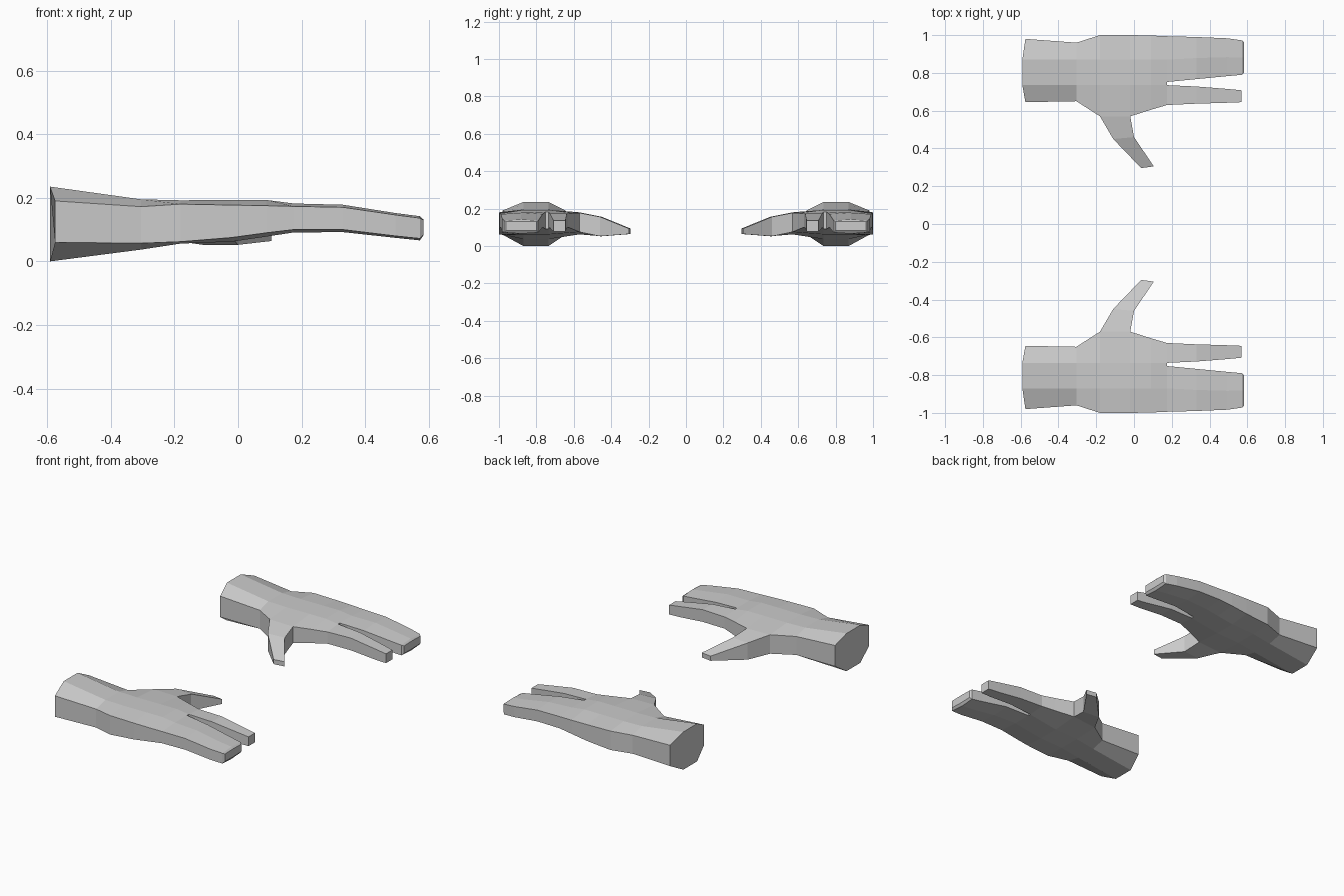
import bpy, bmesh

if "Cube" in bpy.data.objects:
    bpy.data.objects.remove(bpy.data.objects["Cube"])

# Hand sections: x, inner y, outer y, edge bottom, edge top, middle bottom, middle top
SECTIONS = [
    (-0.585, 0.645, 0.98, 0.06, 0.19, 0.0, 0.235),
    (-0.305, 0.65, 0.96, 0.057, 0.172, 0.037, 0.195),
    (-0.18, 0.57, 1.0, 0.062, 0.18, 0.056, 0.192),
    (-0.02, 0.57, 1.0, 0.075, 0.177, 0.062, 0.193),
    (0.09, 0.605, 0.998, 0.09, 0.175, 0.078, 0.193),
    (0.175, 0.63, 0.994, 0.10, 0.173, 0.091, 0.182),
]
# Columns across the hand: index edges, gap, joined-finger middle
COLUMNS = (0.735, 0.752, 0.87)


def build_hand(name, side):
    bm = bmesh.new()

    def vert(x, y, z):
        return bm.verts.new((x, side * y, z))

    def bridge(a, b, skip=()):
        for i in range(len(a)):
            j = (i + 1) % len(a)
            if i not in skip:
                bm.faces.new((a[i], a[j], b[j], b[i]))

    # Wrist and palm: rings of five top and five bottom vertices
    rings = []
    for n, (x, y0, y1, eb, et, mb, mt) in enumerate(SECTIONS):
        ys = (y0, *COLUMNS, y1)
        xs = [x - 0.006 if 0 < i < 4 and n == 0 else x + (0.01 if n == 0 else 0)
              for i in range(5)]
        top = [vert(xs[i], ys[i], mt if 0 < i < 4 else et) for i in range(5)]
        bottom = [vert(xs[i], ys[i], mb if 0 < i < 4 else eb) for i in range(5)]
        rings.append(top + bottom[::-1])
    bm.faces.new(rings[0])
    for n in range(len(rings) - 1):
        # the inner side between sections 2 and 3 is left open for the thumb
        bridge(rings[n], rings[n + 1], skip=(9,) if n == 2 else ())

    end = rings[-1]
    # Web between the fingers
    bm.faces.new((end[1], end[2], end[7], end[8]))

    # Index finger: x, inner y, outer y, bottom, top
    prev = [end[0], end[1], end[8], end[9]]
    for x, y0, y1, b, t in ((0.33, 0.637, 0.728, 0.098, 0.174),
                            (0.495, 0.642, 0.715, 0.082, 0.148),
                            (0.568, 0.645, 0.708, 0.078, 0.136)):
        ring = [vert(x, y0, t), vert(x, y1, t), vert(x, y1, b), vert(x, y0, b)]
        bridge(prev, ring)
        prev = ring
    bm.faces.new(prev)

    # Joined fingers: x, inner y, outer y, bottom, top, edge drop
    prev = [end[i] for i in (2, 3, 4, 5, 6, 7)]
    for x, y0, y1, b, t, d in ((0.33, 0.767, 0.99, 0.092, 0.178, 0.008),
                               (0.495, 0.783, 0.983, 0.074, 0.152, 0.006),
                               (0.572, 0.79, 0.972, 0.066, 0.142, 0.006),
                               (0.583, 0.80, 0.962, 0.082, 0.132, 0.002)):
        ym = (y0 + y1) / 2
        ring = [vert(x, y0, t - d), vert(x, ym, t), vert(x, y1, t - d),
                vert(x, y1, b + d), vert(x, ym, b), vert(x, y0, b + d)]
        bridge(prev, ring)
        prev = ring
    bm.faces.new(prev)

    # Thumb: outer edge x, y and inner edge x, y, then bottom and top
    prev = [rings[2][0], rings[3][0], rings[3][9], rings[2][9]]
    for xa, ya, xb, yb, b, t in ((-0.11, 0.45, 0.0, 0.46, 0.052, 0.156),
                                 (0.038, 0.296, 0.105, 0.305, 0.064, 0.093)):
        ring = [vert(xa, ya, t), vert(xb, yb, t), vert(xb, yb, b), vert(xa, ya, b)]
        bridge(prev, ring)
        prev = ring
    bm.faces.new(prev)

    bmesh.ops.recalc_face_normals(bm, faces=bm.faces)
    mesh = bpy.data.meshes.new(name)
    bm.to_mesh(mesh)
    bm.free()
    bpy.context.collection.objects.link(bpy.data.objects.new(name, mesh))


build_hand("hand_back", 1)
build_hand("hand_front", -1)
